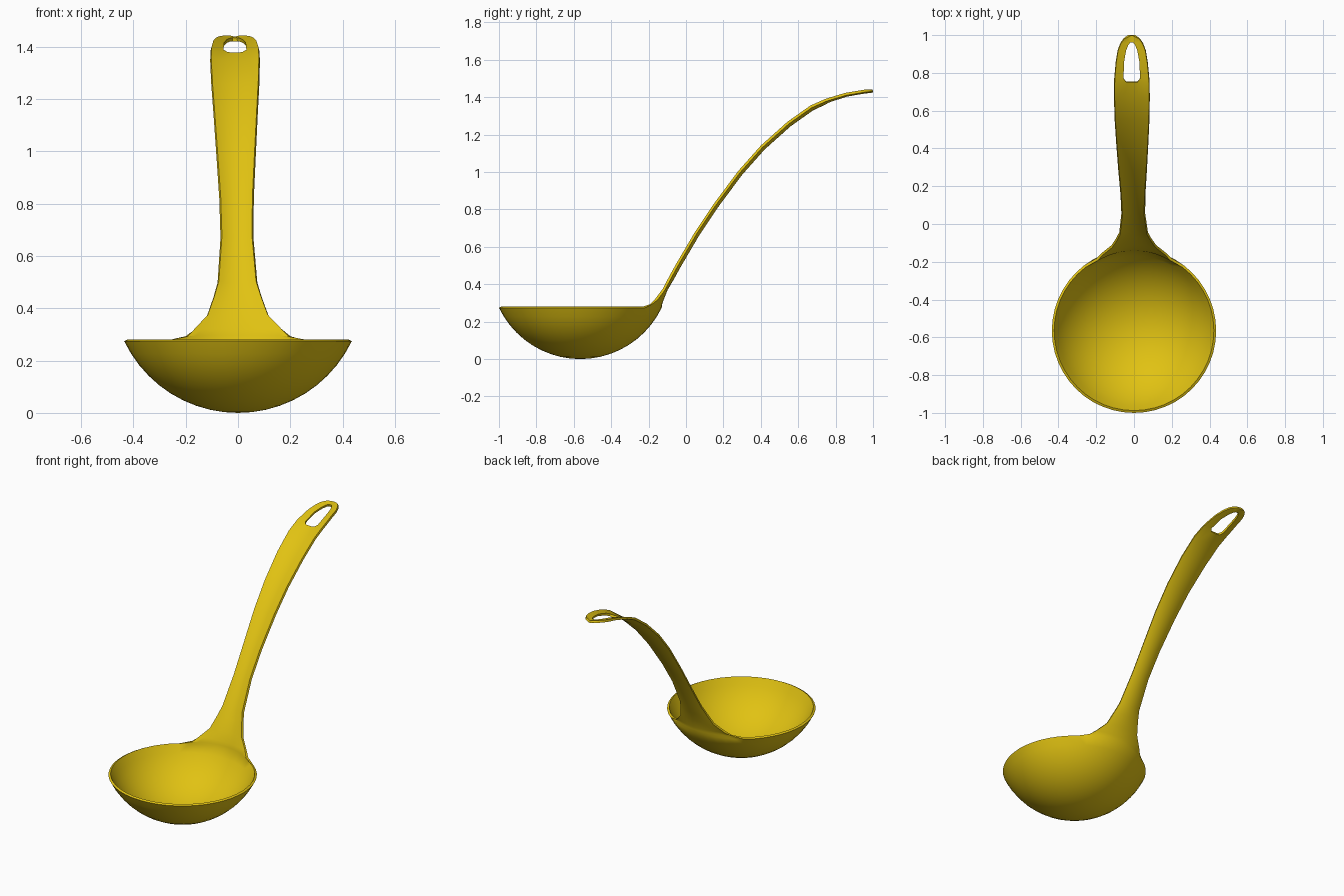
import bpy, bmesh
from math import sin, cos, asin, pi, radians
from mathutils import Vector

cube = bpy.data.objects.get("Cube")
if cube:
    bpy.data.objects.remove(cube)

SEGMENTS, RINGS, HALF = 48, 10, 5      # HALF: rim segments on each side of the neck
RIM, DEPTH, BOWL_Y, WALL = 0.435, 0.274, -0.565, 0.014
HOLE_COLUMN = 3                        # columns inside this one open up as the hole

# Handle stations: y, z of the underside centre line, half width, hole half width
STATIONS = [
    (-.127, .293, .2, 0), (-.12, .315, .17, 0), (-.098, .37, .118, 0),
    (-.06, .435, .092, 0), (-.03, .49, .076, 0), (.07, .66, .063, 0),
    (.17, .81, .066, 0), (.3, .985, .076, 0), (.42, 1.12, .084, 0),
    (.56, 1.245, .092, 0), (.68, 1.33, .095, 0), (.755, 1.365, .094, .03),
    (.775, 1.372, .093, .046), (.86, 1.4, .085, .043), (.92, 1.412, .075, .032),
    (.95, 1.418, .064, .02), (.962, 1.42, .058, .01), (.985, 1.423, .042, 0),
    (1, 1.425, .02, 0),
]
NECK_DIPS = [.055, .033, .014]         # how deep the channel is where it leaves the bowl

bm = bmesh.new()

# Bowl: spherical cap, ring by ring from the bottom to the rim
radius = (RIM ** 2 + DEPTH ** 2) / (2 * DEPTH)
rim_angle = asin(RIM / radius)
bottom = bm.verts.new((0, BOWL_Y, 0))
previous = None
for r in range(1, RINGS + 1):
    phi = rim_angle * r / RINGS
    ring = []
    for s in range(SEGMENTS):
        a = 2 * pi * s / SEGMENTS
        ring.append(bm.verts.new((radius * sin(phi) * sin(a),
                                  BOWL_Y + radius * sin(phi) * cos(a),
                                  radius * (1 - cos(phi)))))
    for s in range(SEGMENTS):
        t = (s + 1) % SEGMENTS
        if previous:
            bm.faces.new((previous[s], previous[t], ring[t], ring[s]))
        else:
            bm.faces.new((bottom, ring[t], ring[s]))
    previous = ring

# Handle: channel-shaped rows growing from the back of the rim
columns = range(-HALF, HALF + 1)
row = [previous[j % SEGMENTS] for j in columns]
row_hole = 0


def column_offset(j, width, hole):
    """Sideways position of a column, leaving room for the hole."""
    if not hole:
        return width * sin(j * 2 * pi / SEGMENTS) / sin(HALF * 2 * pi / SEGMENTS)
    side = -1 if j < 0 else 1
    k = abs(j)
    if k <= HOLE_COLUMN:
        return side * hole * k / HOLE_COLUMN
    return side * (hole + (width - hole) * (k - HOLE_COLUMN) / (HALF - HOLE_COLUMN))


for i, (y, z, width, hole) in enumerate(STATIONS):
    before = STATIONS[max(i - 1, 0)]
    after = STATIONS[min(i + 1, len(STATIONS) - 1)]
    if i < len(NECK_DIPS):
        normal, dip = Vector((0, -1, 0)), NECK_DIPS[i]
    else:
        normal = Vector((0, before[1] - after[1], after[0] - before[0])).normalized()
        dip = .016 if y < .7 else .016 - .01 * (y - .7) / .3
    lean = -.012 * (z - .3) / 1.1
    new_row = []
    for j in columns:
        x = column_offset(j, width, hole)
        point = Vector((x + lean, y, z)) + normal * dip * (x / width) ** 2
        new_row.append(bm.verts.new(point))
    for c, j in enumerate(list(columns)[:-1]):
        in_hole = hole and row_hole and -HOLE_COLUMN <= j < HOLE_COLUMN
        if not in_hole:
            bm.faces.new((row[c], row[c + 1], new_row[c + 1], new_row[c]))
    row, row_hole = new_row, hole

# Clean up and point normals to the underside
loose = [v for v in bm.verts if not v.link_faces]
bmesh.ops.delete(bm, geom=loose, context='VERTS')
bmesh.ops.recalc_face_normals(bm, faces=bm.faces[:])
bm.normal_update()
if bottom.link_faces[0].normal.z > 0:
    bmesh.ops.reverse_faces(bm, faces=bm.faces[:])

mesh = bpy.data.meshes.new("ladle")
bm.to_mesh(mesh)
bm.free()
ladle = bpy.data.objects.new("ladle", mesh)
bpy.context.collection.objects.link(ladle)

# Mustard yellow plastic
yellow = bpy.data.materials.new("mustard yellow")
yellow.use_nodes = True
colour = (0.75, 0.54, 0.006, 1)
yellow.diffuse_color = colour
yellow.node_tree.nodes["Principled BSDF"].inputs["Base Color"].default_value = colour
mesh.materials.append(yellow)

# Wall thickness, then smooth shading with crisp rims
bpy.ops.object.select_all(action='DESELECT')
ladle.select_set(True)
bpy.context.view_layer.objects.active = ladle
wall = ladle.modifiers.new("wall", 'SOLIDIFY')
wall.thickness = WALL
wall.offset = -1
bpy.ops.object.modifier_apply(modifier=wall.name)
bpy.ops.object.shade_smooth_by_angle(angle=radians(40))
